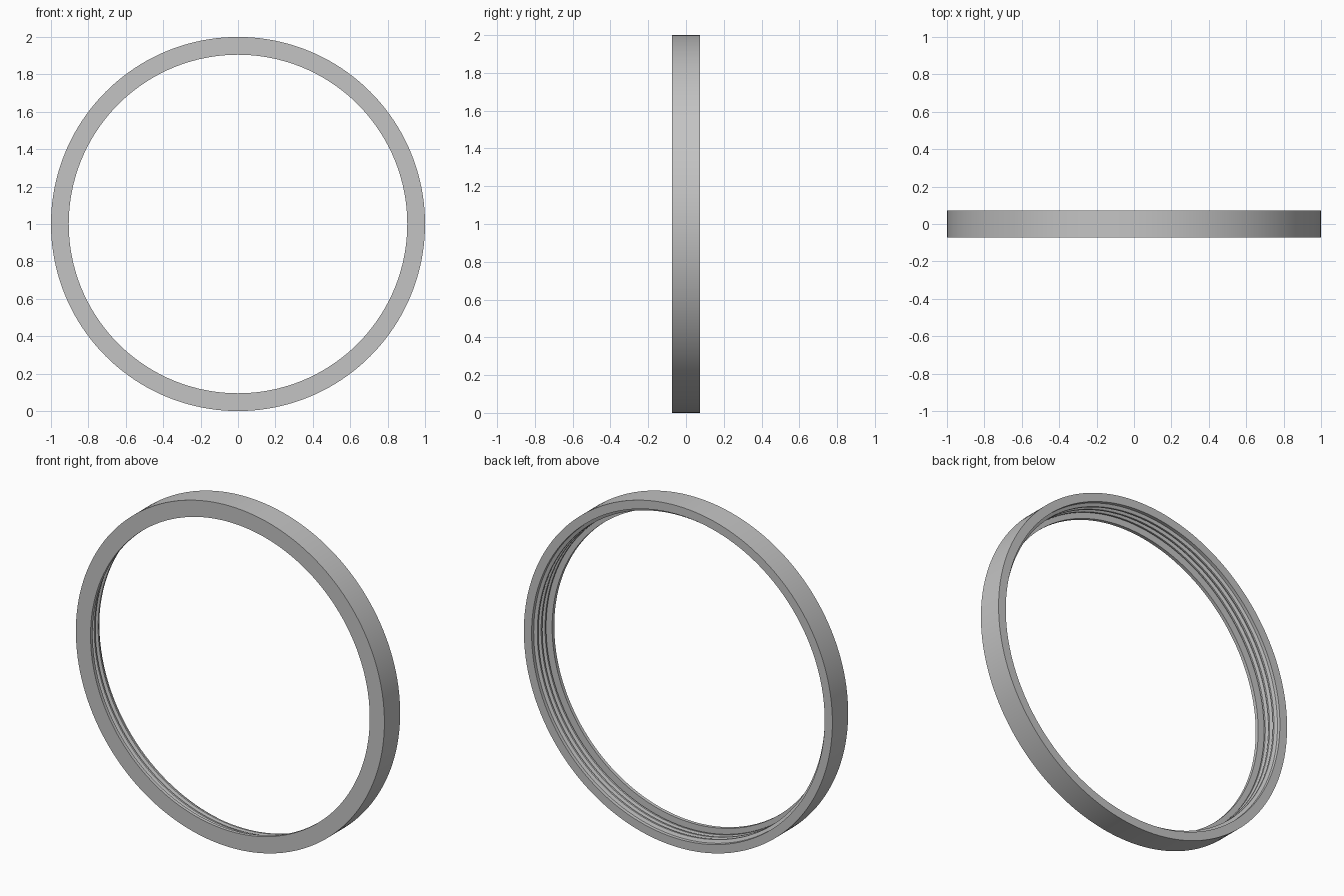
import bpy, bmesh, math
from mathutils import Vector, Matrix

cube = bpy.data.objects.get("Cube")
if cube:
    bpy.data.objects.remove(cube)

HALF = 0.073      # half depth of the ring
R_OUT, R_LIP, R_BORE, R_CREST = 1.0, 0.905, 0.95, 0.932
PITCH = 0.036
SEGMENTS = 160

# Grey metal
metal = bpy.data.materials.new("grey_metal")
metal.use_nodes = True
colour = (0.55, 0.55, 0.55, 1)
metal.diffuse_color = colour
metal.node_tree.nodes["Principled BSDF"].inputs["Base Color"].default_value = colour

# Cross-section as (radius, y): front lip, then threaded bore, then back rim
profile = [(R_OUT, HALF), (R_OUT, -HALF), (R_LIP, -HALF),
           (R_LIP, -HALF + 0.02), (R_BORE, -HALF + 0.02)]
for i in range(3):
    y = -HALF + 0.042 + i * PITCH
    profile += [(R_BORE, y - 0.012), (R_CREST, y - 0.005),
                (R_CREST, y + 0.005), (R_BORE, y + 0.012)]
profile.append((R_BORE, HALF))

# Revolve the cross-section about the y axis
bm = bmesh.new()
verts = [bm.verts.new((r, y, 0)) for r, y in profile]
edges = [bm.edges.new((a, b)) for a, b in zip(verts, verts[1:] + verts[:1])]
bmesh.ops.spin(bm, geom=verts + edges, cent=(0, 0, 0), axis=(0, 1, 0),
               angle=math.tau, steps=SEGMENTS, use_merge=True)
bmesh.ops.remove_doubles(bm, verts=bm.verts, dist=0.0001)
bmesh.ops.recalc_face_normals(bm, faces=bm.faces)
bmesh.ops.transform(bm, matrix=Matrix.Translation(Vector((0, 0, 1))), verts=bm.verts)

mesh = bpy.data.meshes.new("threaded_ring")
bm.to_mesh(mesh)
bm.free()
mesh.materials.append(metal)
ring = bpy.data.objects.new("threaded_ring", mesh)
bpy.context.collection.objects.link(ring)

# Smooth round walls with crisp rims
bpy.ops.object.select_all(action='DESELECT')
ring.select_set(True)
bpy.context.view_layer.objects.active = ring
bpy.ops.object.shade_smooth_by_angle(angle=math.radians(30))
